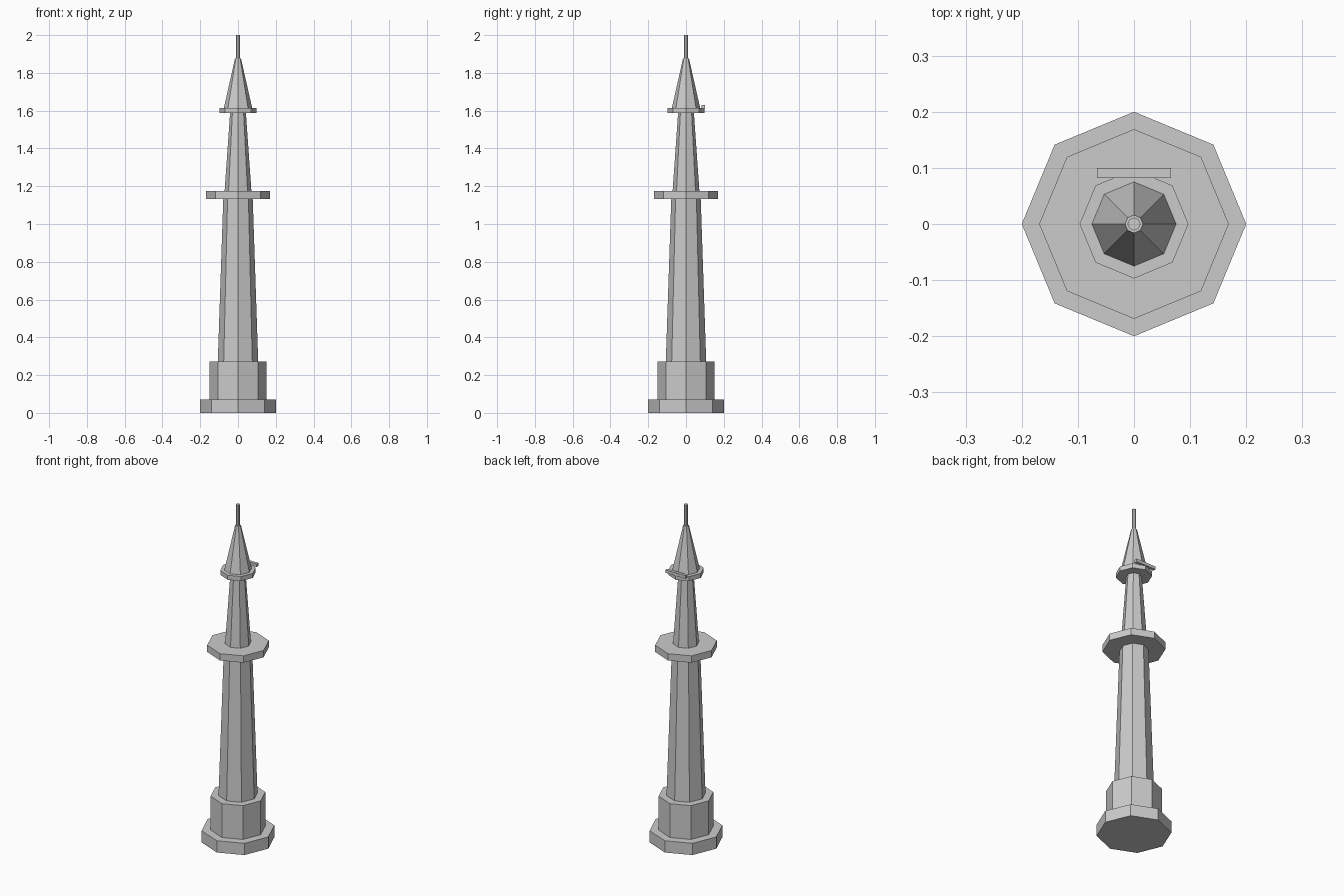
import bpy

if "Cube" in bpy.data.objects:
    bpy.data.objects.remove(bpy.data.objects["Cube"])


def tier(name, z0, z1, r0, r1=None):
    """Eight-sided straight or tapered section with a corner on the x axis."""
    r1 = r0 if r1 is None else r1
    bpy.ops.mesh.primitive_cone_add(vertices=8, radius1=r0, radius2=r1,
                                    depth=z1 - z0, location=(0, 0, (z0 + z1) / 2))
    bpy.context.object.name = name


# Stepped base
tier("base_plinth", 0.0, 0.07, 0.2)
tier("pedestal", 0.07, 0.272, 0.15)

# Tapered shafts and balconies
tier("lower_shaft", 0.272, 1.133, 0.107, 0.078)
tier("lower_balcony", 1.133, 1.174, 0.169)
tier("upper_shaft", 1.174, 1.587, 0.071, 0.042)
tier("upper_balcony", 1.587, 1.614, 0.097)

# Pointed roof and finial
tier("roof", 1.614, 1.876, 0.075, 0.016)
tier("finial", 1.876, 2.0, 0.0115)

# Small bar resting on the back of the upper balcony
bpy.ops.mesh.primitive_cube_add(size=1, location=(0, 0.091, 1.621))
bar = bpy.context.object
bar.name = "balcony_bar"
bar.scale = (0.131, 0.018, 0.018)
